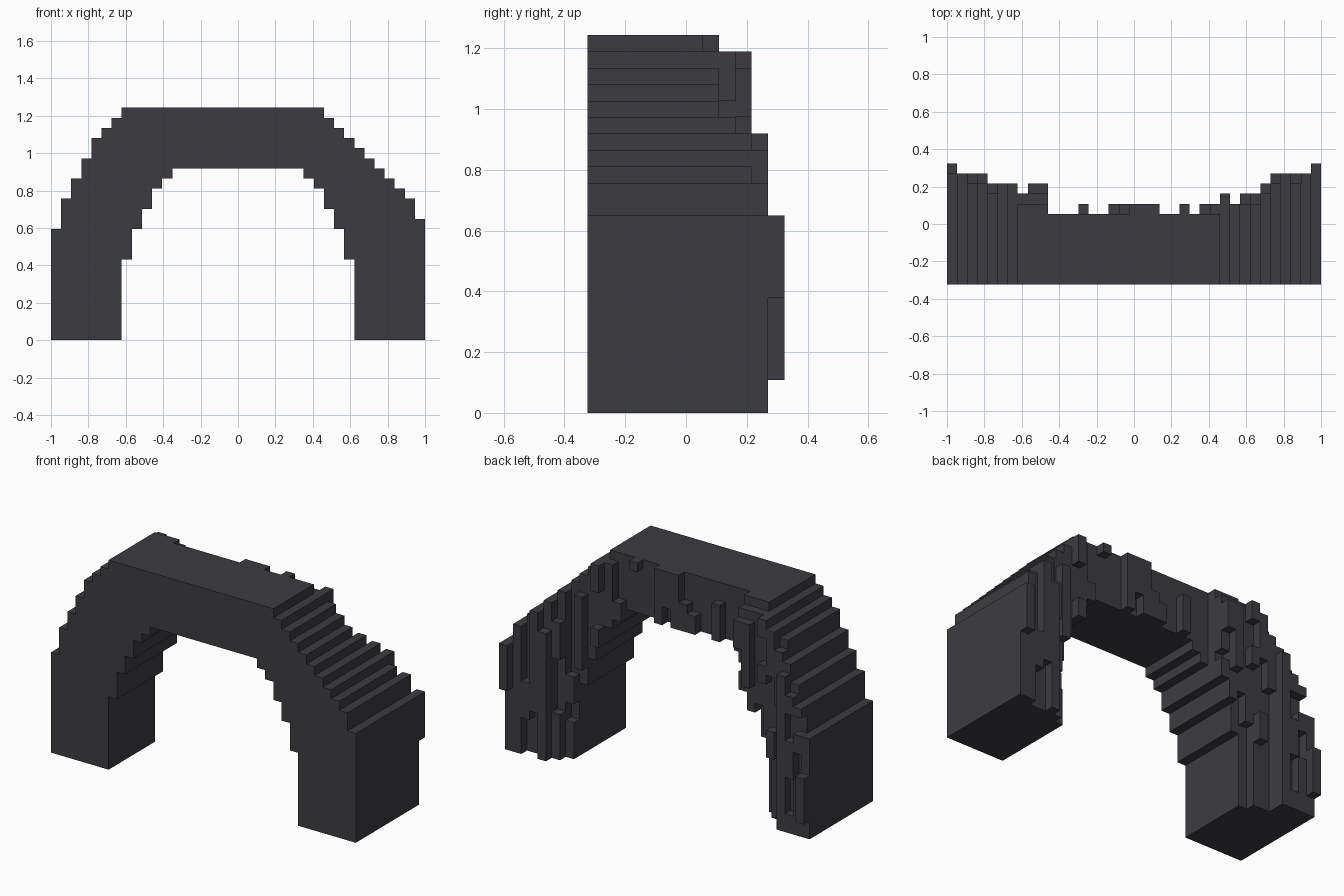
import bpy
import bmesh
import random
from mathutils import Vector

cube = bpy.data.objects.get("Cube")
if cube:
    bpy.data.objects.remove(cube)

random.seed(7)
COLS, DEPTH = 37, 12
UNIT = 2 / COLS

# Arch outline in blocks: top and underside of each column
tops = [11, 14, 16, 18, 20, 21, 22] + [23] * 20 + list(range(22, 13, -1)) + [12]
haunch = [8, 11, 13, 15, 16]
bottoms = [0] * 7 + haunch + [17] * 13 + haunch[::-1] + [0] * 7

# Furthest reach of the rough back in each column
reach = ([12] + [11] * 3 + [10] * 6 + [8, 8, 7, 8, 7, 7] + [8] * 5 + [7] * 2
         + [8] * 4 + [9] * 4 + [10] + [11] * 4 + [12])


def row_limit(z):
    """The back leans forward with height."""
    if z == 22:
        return 9
    if z >= 17:
        return 10
    return 11 if z >= 12 or z < 2 else 12


def near_opening(col, z):
    """True close to the inner edge of the arch."""
    near = [c for c in (col - 1, col, col + 1) if 0 <= c < COLS]
    return any(0 < bottoms[c] and z < bottoms[c] + 1 for c in near)


# Rough back: vertical streaks stepping in and out by a block
depth = {}
for col in range(COLS):
    z = bottoms[col]
    while z < tops[col]:
        run = random.randint(2, 4)
        drop = random.choice((0, 1))
        for k in range(z, min(z + run, tops[col])):
            d = min(reach[col], row_limit(k)) - drop
            if near_opening(col, k) and reach[col] > 9:
                d = min(d, 9 - drop)
            depth[col, k] = max(d, 7)
        z += run

# Proud and flush stretches on the outer edges of the legs
for k in range(tops[36]):
    depth[36, k] = 12 if k >= 7 else 11
for k in range(tops[0]):
    depth[0, k] = 12 if 2 <= k < 7 else 11

# Stone arch mesh: only the exposed block faces
bm = bmesh.new()


def quad(origin, a, b):
    o, a, b = Vector(origin), Vector(a), Vector(b)
    bm.faces.new([bm.verts.new(p) for p in (o, o + a, o + a + b, o + b)])


X, Y, Z = (1, 0, 0), (0, 1, 0), (0, 0, 1)
for (col, z), d in depth.items():
    quad((col, 0, z), X, Z)
    quad((col, d, z), Z, X)
    for y in range(d):
        if depth.get((col - 1, z), 0) <= y:
            quad((col, y, z), Z, Y)
        if depth.get((col + 1, z), 0) <= y:
            quad((col + 1, y, z), Y, Z)
        if depth.get((col, z - 1), 0) <= y:
            quad((col, y, z), Y, X)
        if depth.get((col, z + 1), 0) <= y:
            quad((col, y, z + 1), X, Y)

bmesh.ops.remove_doubles(bm, verts=bm.verts, dist=0.001)
bmesh.ops.dissolve_limit(bm, angle_limit=0.01, verts=bm.verts, edges=bm.edges)
for v in bm.verts:
    v.co = (v.co - Vector((COLS / 2, DEPTH / 2, 0))) * UNIT

mesh = bpy.data.meshes.new("stone_arch")
bm.to_mesh(mesh)
bm.free()

# Dark stone colour
stone = bpy.data.materials.new("dark_stone")
stone.use_nodes = True
colour = (0.046, 0.044, 0.052, 1)
stone.diffuse_color = colour
stone.node_tree.nodes["Principled BSDF"].inputs["Base Color"].default_value = colour
mesh.materials.append(stone)

arch = bpy.data.objects.new("stone_arch", mesh)
bpy.context.scene.collection.objects.link(arch)
